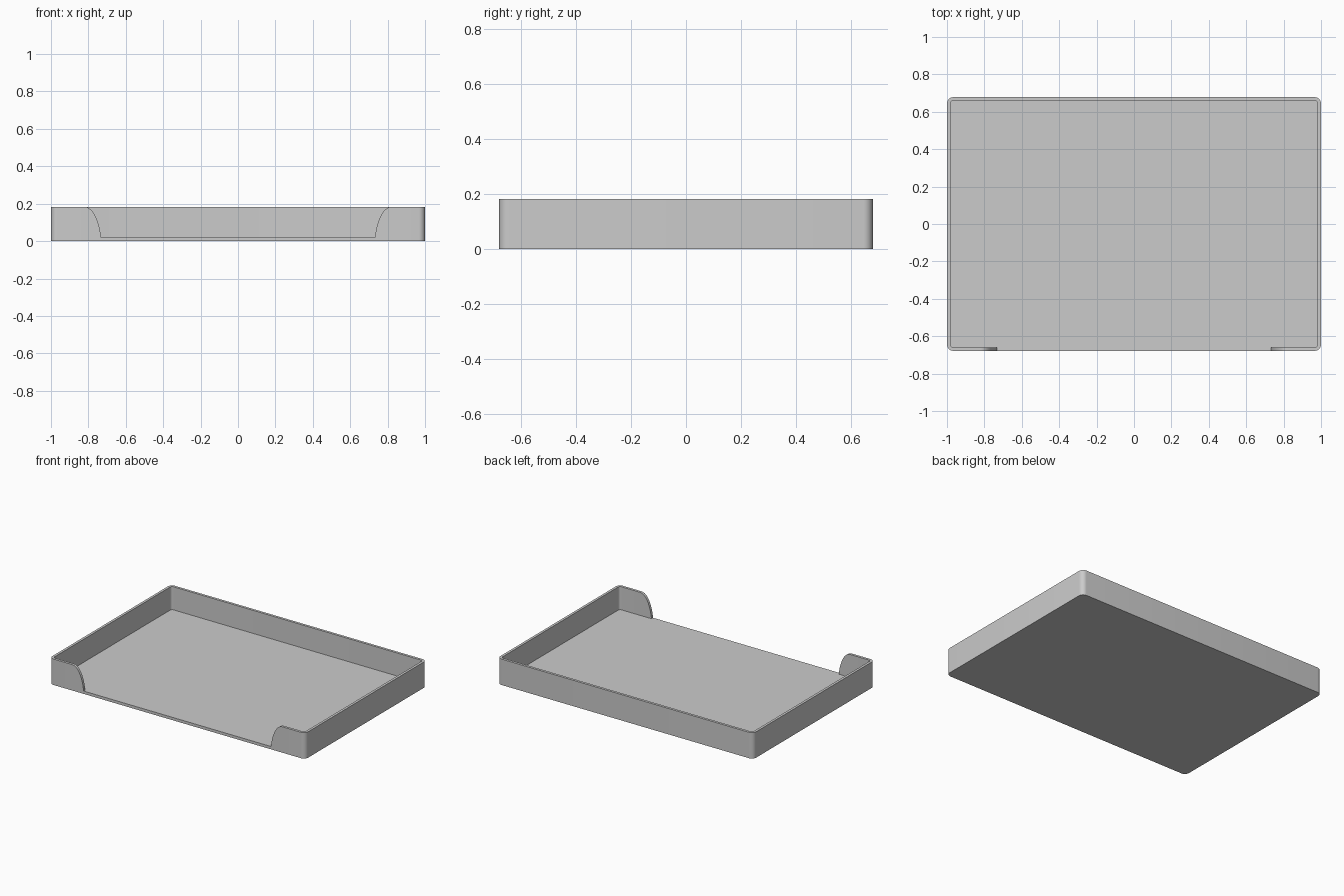
import bpy
import bmesh
from math import sin, cos, pi, acos

cube = bpy.data.objects.get("Cube")
if cube:
    bpy.data.objects.remove(cube)

HALF_X, HALF_Y = 1.0, 0.678
HEIGHT, FLOOR, WALL = 0.183, 0.02, 0.018
R_OUT, R_IN = 0.034, 0.016
CORNER_STEPS, LIP_STEPS = 8, 14

# Curved end of the front lip: part of an ellipse falling to the floor
LIP_X, LIP_W, LIP_Z = 0.82, 0.09, -0.03
LIP_H = HEIGHT - LIP_Z


def lip_columns():
    end = acos((FLOOR - LIP_Z) / LIP_H)
    cols = []
    for i in range(LIP_STEPS, -1, -1):
        a = end * i / LIP_STEPS
        x = LIP_X - LIP_W * sin(a)
        z = LIP_Z + LIP_H * cos(a)
        cols.append(((x, -HALF_Y), (x, -HALF_Y + WALL), z))
    return cols


def corner_columns(side, start):
    cx, cy = HALF_X - R_OUT, side * (HALF_Y - R_OUT)
    cols = []
    for i in range(CORNER_STEPS + 1):
        a = start + pi / 2 * i / CORNER_STEPS
        cols.append(((cx + R_OUT * cos(a), cy + R_OUT * sin(a)),
                     (cx + R_IN * cos(a), cy + R_IN * sin(a)), HEIGHT))
    return cols


# Wall columns for one half, then mirrored for the other
half = lip_columns() + corner_columns(-1, -pi / 2) + corner_columns(1, 0)
mirrored = [((-o[0], o[1]), (-i[0], i[1]), h) for o, i, h in reversed(half)]
columns = half + mirrored

# Tray body: each column runs outer bottom, outer top, inner top, inner floor
bm = bmesh.new()
rings = []
for outer, inner, h in columns:
    points = [(*outer, 0), (*outer, h), (*inner, h), (*inner, FLOOR)]
    rings.append([bm.verts.new(p) for p in points])
for a, b in zip(rings, rings[1:] + rings[:1]):
    for k in range(3):
        bm.faces.new((a[k], b[k], b[k + 1], a[k + 1]))
bm.faces.new([r[3] for r in rings])
bm.faces.new([r[0] for r in reversed(rings)])
bmesh.ops.remove_doubles(bm, verts=bm.verts[:], dist=0.00001)
bmesh.ops.recalc_face_normals(bm, faces=bm.faces[:])
mesh = bpy.data.meshes.new("tray")
bm.to_mesh(mesh)
bm.free()

tray = bpy.data.objects.new("tray", mesh)
bpy.context.collection.objects.link(tray)

# Plain grey material
grey = bpy.data.materials.new("light grey")
grey.use_nodes = True
color = (0.6, 0.6, 0.6, 1)
grey.diffuse_color = color
grey.node_tree.nodes["Principled BSDF"].inputs["Base Color"].default_value = color
mesh.materials.append(grey)

# Smooth corners, crisp rims
bpy.ops.object.select_all(action='DESELECT')
tray.select_set(True)
bpy.context.view_layer.objects.active = tray
bpy.ops.object.shade_smooth_by_angle(angle=pi / 6)
